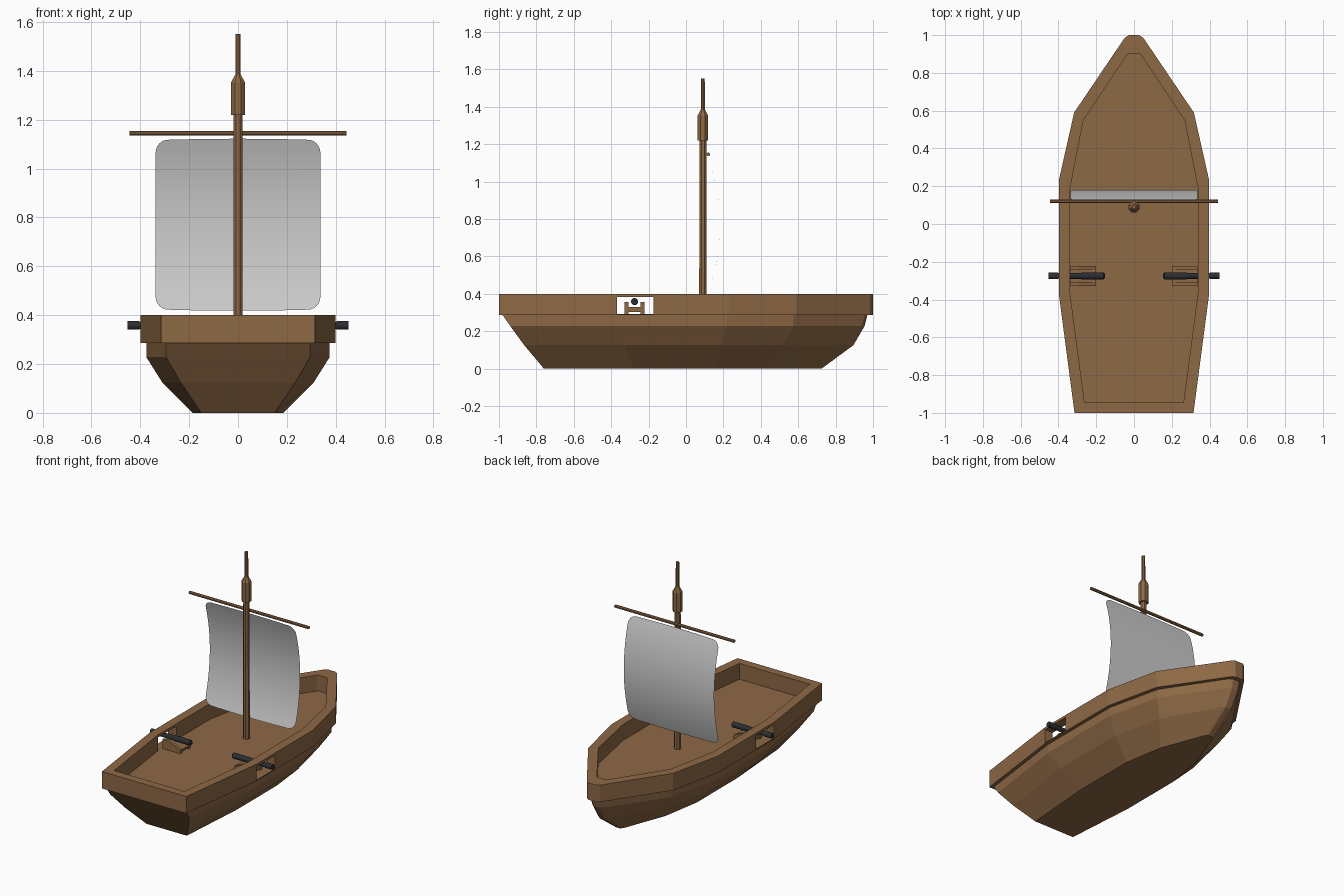
import bpy, bmesh, math
from mathutils import Vector, Matrix

if "Cube" in bpy.data.objects:
    bpy.data.objects.remove(bpy.data.objects["Cube"])


def material(name, col):
    m = bpy.data.materials.new(name)
    m.diffuse_color = (*col, 1)
    m.use_nodes = True
    m.node_tree.nodes["Principled BSDF"].inputs["Base Color"].default_value = m.diffuse_color
    return m


WOOD = material("wood", (0.27, 0.14, 0.06))
IRON = material("iron", (0.025, 0.027, 0.032))


def make(name, verts, faces, mat=None, smooth=False):
    me = bpy.data.meshes.new(name)
    me.from_pydata([tuple(v) for v in verts], [], faces)
    bm = bmesh.new()
    bm.from_mesh(me)
    bmesh.ops.recalc_face_normals(bm, faces=bm.faces)
    bm.to_mesh(me)
    bm.free()
    ob = bpy.data.objects.new(name, me)
    bpy.context.collection.objects.link(ob)
    if mat:
        me.materials.append(mat)
    for p in me.polygons:
        p.use_smooth = smooth
    return ob


def both_sides(half):
    """Closed outline from the right half, stern to bow."""
    return half + [(-x, y) for x, y in reversed(half)]


def loft(name, rings, mat):
    """Skin between equal-length closed rings, capped at both ends."""
    n = len(rings[0])
    verts = [v for r in rings for v in r]
    faces = [(k * n + i, k * n + (i + 1) % n, (k + 1) * n + (i + 1) % n, (k + 1) * n + i)
             for k in range(len(rings) - 1) for i in range(n)]
    faces += [tuple(range(n))[::-1], tuple(range(len(verts) - n, len(verts)))]
    return make(name, verts, faces, mat)


def turned(name, profile, mat, sides, start, axis):
    """Turned part: (distance, radius) pairs along an axis."""
    rot = Vector((0, 0, 1)).rotation_difference(Vector(axis)).to_matrix()
    rings = [[Vector(start) + rot @ Vector((r * math.cos(a), r * math.sin(a), d))
              for a in (2 * math.pi * (i + 0.5) / sides for i in range(sides))]
             for d, r in profile]
    return loft(name, rings, mat)


# Hull: flat-sided outlines stacked from keel to deck
levels = [
    (0.00, [(0.15, -0.76), (0.185, -0.28), (0.185, 0.15), (0.14, 0.42), (0.03, 0.71), (0.015, 0.725)]),
    (0.125, [(0.235, -0.865), (0.31, -0.33), (0.31, 0.19), (0.235, 0.52), (0.035, 0.88), (0.018, 0.895)]),
    (0.228, [(0.295, -0.94), (0.375, -0.37), (0.375, 0.22), (0.295, 0.575), (0.04, 0.94), (0.02, 0.955)]),
    (0.288, [(0.295, -0.982), (0.375, -0.37), (0.375, 0.22), (0.295, 0.575), (0.045, 0.955), (0.022, 0.97)]),
]
loft("hull", [[(x, y, z) for x, y in both_sides(h)] for z, h in levels], WOOD)

# Deck plate
outer = both_sides([(0.315, -1), (0.398, -0.37), (0.398, -0.175), (0.398, 0.23),
                    (0.317, 0.59), (0.05, 0.985), (0.028, 1.0)])
inner = both_sides([(0.262, -0.945), (0.338, -0.37), (0.338, -0.175), (0.338, 0.19),
                    (0.268, 0.55), (0.038, 0.895), (0.03, 0.9)])
loft("deck", [[(x, y, z) for x, y in outer] for z in (0.286, 0.293)], WOOD)

# Bulwark with an open gun port under the rail on each side
verts, faces = [], []
n = len(outer)
Z0, ZP, Z1 = 0.293, 0.383, 0.4
for o, i in zip(outer, inner):
    verts += [(*o, Z0), (*o, ZP), (*o, Z1), (*i, Z0), (*i, ZP), (*i, Z1)]
ports = (1, n - 3)
for k in range(n):
    a, b = 6 * k, 6 * ((k + 1) % n)
    faces += [(a + 1, b + 1, b + 2, a + 2), (a + 4, b + 4, b + 5, a + 5), (a + 2, b + 2, b + 5, a + 5)]
    if k in ports:
        faces += [(a + 1, b + 1, b + 4, a + 4)]
        faces += [(c, c + 1, c + 4, c + 3) for c in (a, b)]
    else:
        faces += [(a, b, b + 1, a + 1), (a + 3, b + 3, b + 4, a + 4)]
make("bulwark", verts, faces, WOOD)

# Mast with masthead and topmast, and the yard
turned("mast", [(0.29, 0.021), (1.22, 0.02), (1.22, 0.031), (1.352, 0.031), (1.385, 0.012), (1.55, 0.011)],
       WOOD, 8, (0, 0.09, 0), (0, 0, 1))
turned("yard", [(0, 0.01), (0.89, 0.01)], WOOD, 8, (-0.445, 0.12, 1.145), (1, 0, 0))

# Sail: bellied sheet with rounded corners
W, H, R, ZC = 0.337, 0.352, 0.05, 0.77
arc = [W - R + R * math.sin(math.radians(t)) for t in range(0, 91, 15)]
cols = [-x for x in reversed(arc)] + [(W - R) * t / 4 for t in range(-3, 4)] + arc
rows = 24
verts = []
for x in cols:
    d = max(0, abs(x) - (W - R))
    h = H - 0.006 * (x / W) ** 2 - R + math.sqrt(max(0, R * R - d * d))
    for j in range(rows + 1):
        z = h * (2 * j / rows - 1)
        verts.append((x, 0.121 + 0.06 * (1 - (z / H) ** 2), ZC + z))
m = rows + 1
faces = [(c * m + j, c * m + m + j, c * m + m + j + 1, c * m + j + 1)
         for c in range(len(cols) - 1) for j in range(rows)]
make("sail", verts, faces, None, True)

# Cannons on stepped carriages
for s, side in ((1, "right"), (-1, "left")):
    turned("cannon_" + side, [(0, 0.01), (0.008, 0.019), (0.12, 0.019), (0.135, 0.016), (0.25, 0.015),
                              (0.25, 0.018), (0.3, 0.018)],
           IRON, 12, (s * 0.153, -0.275, 0.358), (s, 0, 0))
    bed = [(0.2, 0.303), (0.335, 0.303), (0.335, 0.328), (0.2, 0.316)]
    cheek = [(0.2, 0.293), (0.335, 0.293), (0.335, 0.355), (0.29, 0.355), (0.2, 0.318)]
    for part, prof, y0, y1 in (("bed", bed, -0.32, -0.23), ("cheek_a", cheek, -0.328, -0.308),
                               ("cheek_b", cheek, -0.242, -0.222)):
        loft("carriage_%s_%s" % (part, side), [[(s * x, y, z) for x, z in prof] for y in (y0, y1)], WOOD)
